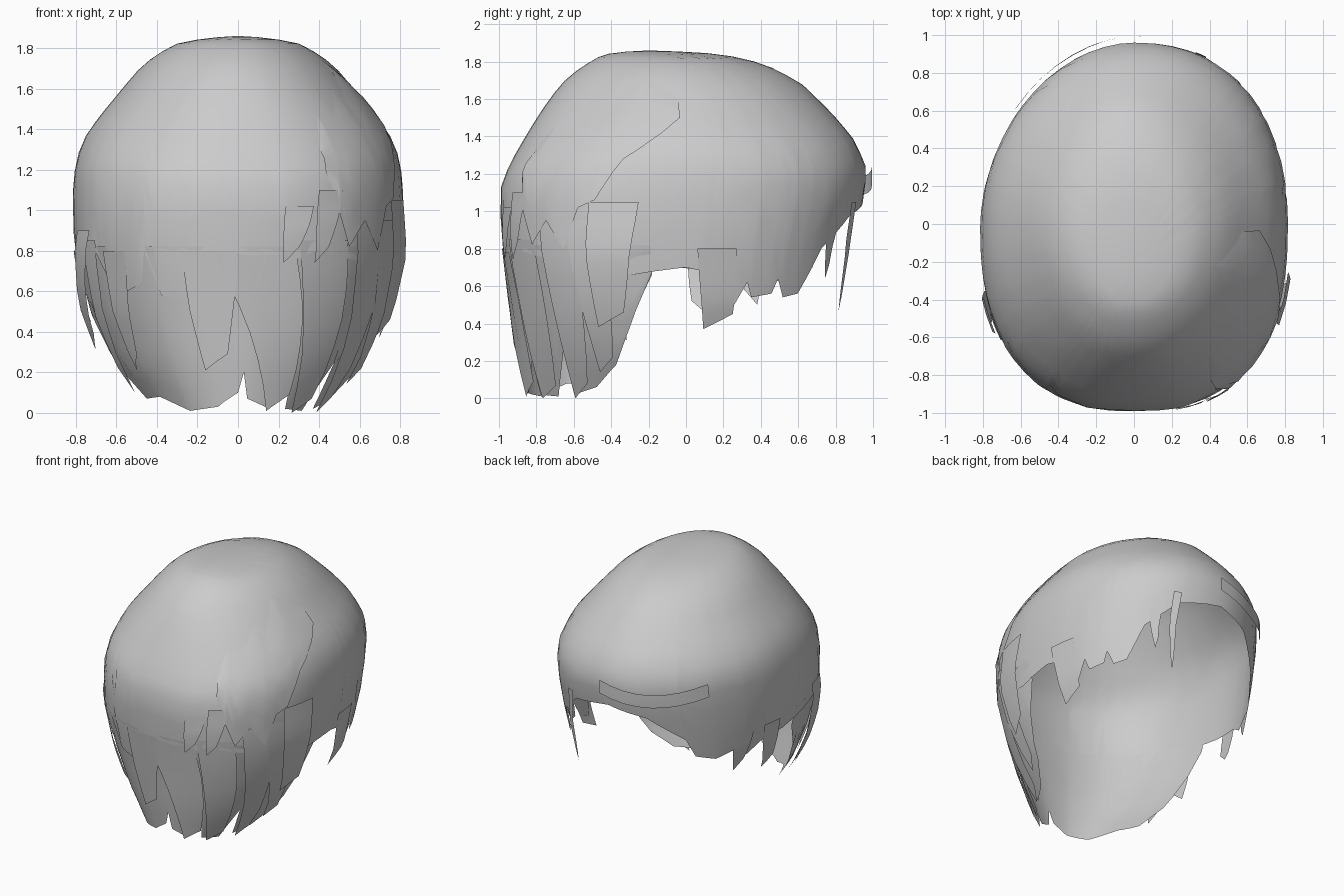
import bpy, bmesh, math

if "Cube" in bpy.data.objects:
    bpy.data.objects.remove(bpy.data.objects["Cube"])

hair = bpy.data.materials.new("hair grey")
hair.use_nodes = True
GREY = (0.6, 0.6, 0.6, 1)
hair.diffuse_color = GREY
hair.node_tree.nodes["Principled BSDF"].inputs["Base Color"].default_value = GREY

# Head rings from crown to tips: height, half width, front y, back y,
# then squareness of the front, the back on the +x side and the back on the -x side
RINGS = [(1.86, 0, -.2, -.2, 2, 2, 2), (1.85, .16, -.39, .08, 2, 2, 2),
         (1.82, .31, -.48, .31, 2, 2, 1.9), (1.76, .415, -.575, .48, 2, 1.9, 1.9),
         (1.68, .505, -.67, .62, 2, 1.9, 1.9), (1.57, .595, -.75, .735, 2.1, 2, 1.9),
         (1.48, .67, -.81, .82, 2.15, 2.05, 1.9), (1.38, .745, -.87, .9, 2.2, 2.1, 1.9),
         (1.25, .8, -.945, .96, 2.35, 2.2, 1.9), (1.1, .815, -1, .96, 2.4, 2.3, 1.9),
         (.8, .81, -.98, .88, 2.4, 2.3, 1.95), (.5, .75, -.935, .84, 2.3, 2.2, 2),
         (.25, .65, -.905, .82, 2.2, 2, 2), (0, .47, -.865, .8, 2.2, 2, 2)]


def lerp(table, a):
    """Read a value from a sorted table of pairs."""
    for (a0, b0), (a1, b1) in zip(table, table[1:]):
        if a <= a1:
            return b0 + (b1 - b0) * max(0, a - a0) / (a1 - a0)
    return table[-1][1]


def ring_at(z):
    """Fractional ring number at a height."""
    return lerp([(-r[0], i) for i, r in enumerate(RINGS)], -z)


def surface(angle, u, out=0):
    """Point on the head; angle 0 is the front, positive towards +x."""
    i = min(int(u), len(RINGS) - 2)
    z, w, front, back, sq_front, sq_left, sq_right = (
        p + (q - p) * (u - i) for p, q in zip(RINGS[i], RINGS[i + 1]))
    s, c = math.sin(math.radians(angle)), math.cos(math.radians(angle))
    power = 2 / (sq_front if c > 0 else sq_left if s > 0 else sq_right)
    x = math.copysign(abs(s) ** power, s) * (w + out)
    y = (front + back) / 2 - math.copysign(abs(c) ** power, c) * ((back - front) / 2 + out)
    return x, y, z + out * max(0, 1 - u / 6)


def grid_object(name, rows, closed=False):
    """Skin a list of equally long point rows."""
    bm = bmesh.new()
    vs = [[bm.verts.new(p) for p in row] for row in rows]
    n = len(vs)
    for i in range(n if closed else n - 1):
        a, b = vs[i], vs[(i + 1) % n]
        for j in range(len(a) - 1):
            bm.faces.new((a[j], a[j + 1], b[j + 1], b[j]))
    bmesh.ops.remove_doubles(bm, verts=bm.verts, dist=0.0005)
    mesh = bpy.data.meshes.new(name)
    bm.to_mesh(mesh)
    bm.free()
    mesh.materials.append(hair)
    for p in mesh.polygons:
        p.use_smooth = True
    obj = bpy.data.objects.new(name, mesh)
    bpy.context.collection.objects.link(obj)


def sheet(name, start, end, top, edge, out, steps=16, closed=False):
    """Layer of hair hanging from a top line to a jagged edge, lifting as it falls."""
    angles = sorted({a for a, _ in edge} | set(range(start, end, 6)) | {end})
    if closed:
        angles.pop()
    rows = []
    for a in angles:
        u0, u1 = ring_at(lerp(top, a)), ring_at(lerp(edge, a))
        rows.append([surface(a, u0 + (u1 - u0) * k / steps, out * min(1, .2 + 2 * k / steps))
                     for k in range(steps + 1)])
    grid_object(name, rows, closed)


def lock(name, a0, z0, a1, z1, width, out, tip=.35):
    """Strand following the head from one place to another, with a slanted tip."""
    rows = []
    for k in range(7):
        t = k / 6
        a, z = a0 + (a1 - a0) * t, z0 + (z1 - z0) * t
        w = width * (1 - (1 - tip) * t * t)
        rows.append([surface(a + w * (j - 1), ring_at(z + .04 * t * (j - 1)),
                             out * (.3 + .7 * min(1, 2 * t))) for j in range(3)])
    grid_object(name, rows)


# Main cap with its ragged lower edge all the way round
sheet("crown", -180, 180, [(-180, 1.86), (180, 1.86)], [
    (-180, 1.04), (-160, .98), (-143, .8), (-138, .66), (-128, .62), (-120, .66), (-112, .6),
    (-104, .68), (-90, .7), (-80, .74), (-68, .78), (-58, .8), (-50, .62), (-42, .6), (-34, .64),
    (-31, .8), (-26, .58), (-17, .56), (-14, .74), (-6, .8), (14, .74), (24, .8), (40, .76),
    (60, .72), (78, .66), (92, .7), (97, .68), (101, .46), (108, .5), (112, .62), (114, .54),
    (122, .56), (124, .64), (127, .54), (134, .56), (140, .7), (144, .8), (160, .98),
    (180, 1.04)], 0, closed=True)

# Long under layer hanging down at the front
sheet("long_layer", -84, 84, [(-84, .82), (84, .82)], [
    (-84, .66), (-77, .45), (-69, .22), (-60, .07), (-46, .08), (-28, .01), (-10, .03), (0, .1),
    (2, .2), (4, .07), (14, .03), (24, .2), (27, .02), (40, .01), (46, .25), (49, .02), (60, .06),
    (69, .18), (76, .4), (84, .67)], -.008, steps=8)

# Layer swept back from the parting on the +x side
sheet("side_sweep", 28, 88, [(28, 1.3), (33, 1.47), (44, 1.45), (50, 1.62), (58, 1.54),
                             (70, 1.74), (88, 1.6)], [
    (28, 1.2), (33, 1.0), (38, .82), (46, .95), (54, .8), (60, 1.02), (66, 1.06),
    (72, 1.28), (88, 1.5)], .012, steps=8)

# Loose strands: start angle and height, end angle and height, width, lift, tip
LOCKS = [
    ("front_lock", -8, .8, -8, .25, 8, .012, .6),
    ("front_lock", 6, .78, 20, .05, 11, .012, .5),
    ("front_lock", 28, .85, 36, .03, 10, .012, .5),
    ("fringe_lock", 18, 1.02, 15, .78, 5, .015, .5),
    ("fringe_lock", 30, 1.1, 26, .78, 5, .02, .5),
    ("right_lock", -62, .85, -62, .14, 5, .02, .3),
    ("right_lock", -66, .9, -72, .35, 6, .05, .5),
    ("right_lock", -46, .8, -48, .25, 6, .01, .4),
    ("right_side_lock", -99, .8, -98, .48, 5, .01, .6),
    ("right_side_lock", -115, .8, -116, .54, 5, .01, .5),
    ("left_lock", 50, .95, 54, .04, 8, .015, .4),
    ("left_lock", 62, .95, 66, .18, 7, .02, .4),
    ("left_lock", 72, 1.05, 70, .42, 8, .04, .6),
    ("left_side_lock", 101, .8, 103, .41, 6, .006, .8),
    ("back_lock", 158, 1.05, 157, .5, 2, .05, .3),
    ("back_lock", 148, 1.0, 150, .68, 3, 0, .3)]
for name, *shape in LOCKS:
    lock(name, *shape)

# Band of hair lying across the back, settling onto the head towards -x
band = []
for k in range(9):
    t = k / 8
    z = 1.24 - .06 * math.sin(math.pi * t)
    band.append([surface(-182 + 52 * t, ring_at(z - drop), .035 - .015 * t)
                 for drop in (0, .05, .1)])
grid_object("back_band", band)
